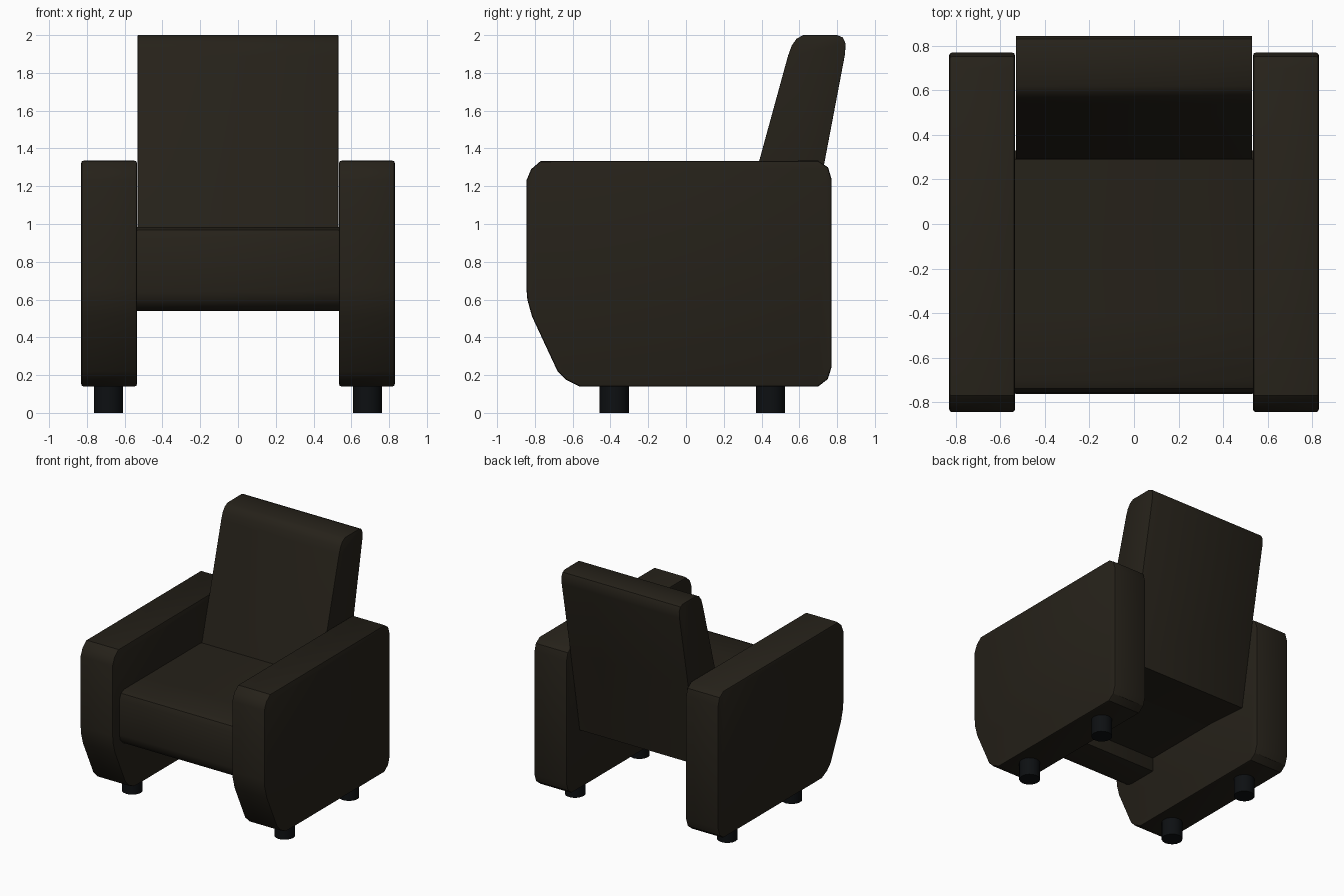
import bpy, bmesh
from math import radians

if "Cube" in bpy.data.objects:
    bpy.data.objects.remove(bpy.data.objects["Cube"])


def material(name, rgb):
    m = bpy.data.materials.new(name)
    m.diffuse_color = (*rgb, 1)
    m.use_nodes = True
    m.node_tree.nodes["Principled BSDF"].inputs["Base Color"].default_value = m.diffuse_color
    return m


fabric = material("dark_fabric", (0.019, 0.0155, 0.010))
black = material("black_feet", (0.004, 0.005, 0.006))


def finish(obj, mat, angle):
    obj.data.materials.append(mat)
    bpy.ops.object.select_all(action='DESELECT')
    obj.select_set(True)
    bpy.context.view_layer.objects.active = obj
    bpy.ops.object.shade_smooth_by_angle(angle=radians(angle))


def slab(name, profile, x0, x1, rim):
    """Extrude a side (y, z) profile from x0 to x1 with a softened rim."""
    bm = bmesh.new()
    face = bm.faces.new([bm.verts.new((x0, y, z)) for y, z in profile])
    ext = bmesh.ops.extrude_face_region(bm, geom=[face])
    verts = [v for v in ext["geom"] if isinstance(v, bmesh.types.BMVert)]
    bmesh.ops.translate(bm, verts=verts, vec=(x1 - x0, 0, 0))
    bmesh.ops.recalc_face_normals(bm, faces=bm.faces)
    caps = [e for e in bm.edges
            if abs(e.verts[0].co.x - e.verts[1].co.x) < 1e-5]
    bmesh.ops.bevel(bm, geom=caps, offset=rim, segments=2, profile=0.5,
                    affect='EDGES')
    me = bpy.data.meshes.new(name)
    bm.to_mesh(me)
    bm.free()
    obj = bpy.data.objects.new(name, me)
    bpy.context.collection.objects.link(obj)
    finish(obj, fabric, 32)
    return obj


# Side profiles (y, z)
arm = [(-0.77, 1.333), (-0.82, 1.29), (-0.845, 1.23), (-0.845, 0.66),
       (-0.84, 0.60), (-0.815, 0.51), (-0.68, 0.22), (-0.635, 0.175),
       (-0.565, 0.14), (0.70, 0.14), (0.75, 0.178), (0.77, 0.24),
       (0.77, 1.24), (0.752, 1.30), (0.70, 1.335)]
back = [(0.20, 0.65), (0.54, 1.89), (0.56, 1.945), (0.585, 1.98),
        (0.62, 2.0), (0.80, 2.0), (0.83, 1.988), (0.845, 1.955),
        (0.842, 1.90), (0.73, 1.31), (0.61, 0.62)]
seat = [(-0.42, 0.65), (-0.42, 0.985), (0.29, 0.985), (0.33, 0.95), (0.30, 0.65)]
roll = [(-0.42, 0.54), (-0.42, 0.985), (-0.70, 0.985), (-0.74, 0.967),
        (-0.76, 0.925), (-0.763, 0.64), (-0.75, 0.59), (-0.715, 0.555),
        (-0.67, 0.54)]

# Upholstered parts
slab("backrest", back, -0.531, 0.531, 0.004)
slab("seat", seat, -0.536, 0.536, 0.004)
slab("seat_front_roll", roll, -0.536, 0.536, 0.004)

for side, s in (("right", 1), ("left", -1)):
    slab(side + "_arm", arm, s * 0.535, s * 0.83, 0.012)
    # Short round feet under each arm
    for end, y in (("front", -0.38), ("rear", 0.447)):
        bpy.ops.mesh.primitive_cylinder_add(vertices=16, radius=0.077,
                                            depth=0.15,
                                            location=(s * 0.685, y, 0.075))
        foot = bpy.context.object
        foot.name = f"{side}_{end}_foot"
        finish(foot, black, 32)
